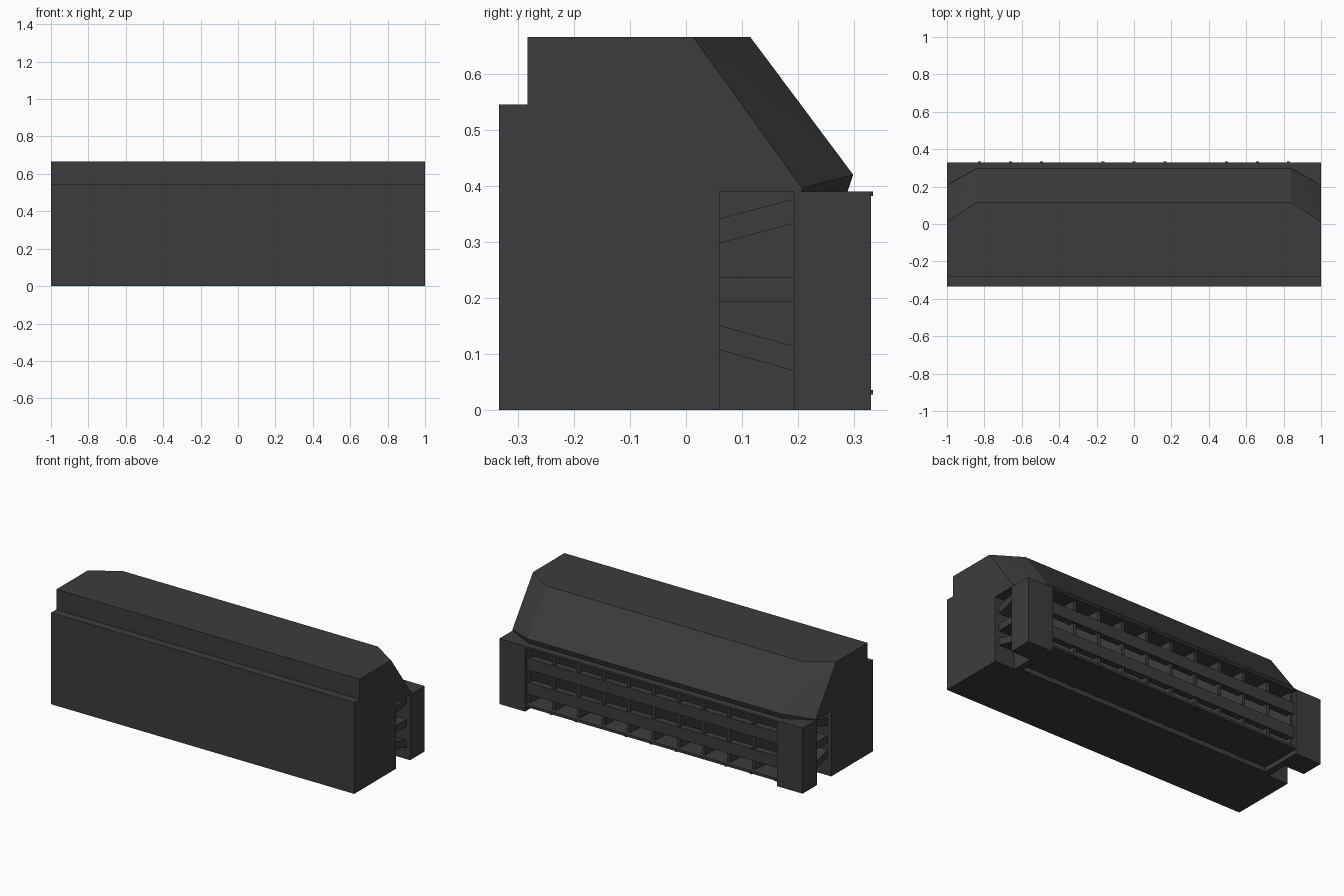
import bpy, bmesh

old = bpy.data.objects.get("Cube")
if old:
    bpy.data.objects.remove(old, do_unlink=True)

# One charcoal colour for everything
charcoal = bpy.data.materials.new("charcoal")
charcoal.use_nodes = True
COLOUR = (0.045, 0.045, 0.045, 1)
charcoal.diffuse_color = COLOUR
charcoal.node_tree.nodes["Principled BSDF"].inputs["Base Color"].default_value = COLOUR


def hull(name, points):
    """Flat-faced convex solid around the points."""
    bm = bmesh.new()
    for p in points:
        bm.verts.new(p)
    result = bmesh.ops.convex_hull(bm, input=bm.verts)
    spare = [g for g in result["geom_interior"] if isinstance(g, bmesh.types.BMVert)]
    bmesh.ops.delete(bm, geom=spare, context="VERTS")
    bmesh.ops.dissolve_limit(bm, angle_limit=0.005, verts=bm.verts, edges=bm.edges)
    bmesh.ops.recalc_face_normals(bm, faces=bm.faces)
    mesh = bpy.data.meshes.new(name)
    bm.to_mesh(mesh)
    bm.free()
    mesh.materials.append(charcoal)
    obj = bpy.data.objects.new(name, mesh)
    bpy.context.collection.objects.link(obj)
    return obj


def box(name, xs, ys, zs):
    return hull(name, [(x, y, z) for x in xs for y in ys for z in zs])


def prism(name, xs, profile):
    """Side profile of (y, z) points stretched along x."""
    return hull(name, [(x, y, z) for x in xs for y, z in profile])


REAR = 0.33       # rear face of the posts
INNER = 0.83      # inner side of the posts
BODY = 0.06       # rear face of the main body
DECK = 0.39       # top of the vent section

# Main block and the core behind it
box("main_body", (-1, 1), (-0.333, BODY), (0, 0.545))
box("vent_back_wall", (-INNER, INNER), (0, 0.08), (0, DECK))

# Upper block with a sloping hood and clipped rear corners
half = [(1, -0.283, DECK), (1, -0.283, 0.665), (1, 0.013, 0.665),
        (0.84, 0.115, 0.665), (1, 0.207, 0.396), (1, 0.205, DECK),
        (0.84, 0.298, 0.42), (0.84, 0.288, DECK)]
hull("upper_hood", [(s * x, y, z) for s in (-1, 1) for x, y, z in half])

# Corner posts, side recesses and radiating side struts
for side, s in (("left", 1), ("right", -1)):
    box(side + "_rear_post", (s * INNER, s), (0.193, REAR), (0, DECK))
    box(side + "_recess_wall", (s * INNER, s * 0.87), (0.05, 0.2), (0, DECK))
    struts = {"upper": (0.295, 0.335), "middle": (0.193, 0.193), "lower": (0.11, 0.068)}
    for level, (z_in, z_out) in struts.items():
        prism(f"{side}_{level}_strut", (s * 0.85, s * 0.975),
              [(0.05, z_in), (0.05, z_in + 0.044), (0.2, z_out), (0.2, z_out + 0.044)])

# Rear grille: floor, ceiling lip and two long rails
box("vent_floor", (-INNER, INNER), (0.07, REAR), (0.03, 0.045))
box("vent_ceiling", (-INNER, INNER), (0.07, REAR), (0.378, DECK))
for level, z in (("lower", 0.1), ("upper", 0.245)):
    box(level + "_rail", (-INNER, INNER), (0.275, 0.315), (z, z + 0.07))

# Ten grille cells split by dividers that thicken toward the wall
PITCH = 0.165
for i in range(-5, 6):
    x = i * PITCH
    hull(f"grille_divider_{i + 6}",
         [(x + s * w, y, z) for s in (-1, 1) for y, w in ((0.07, 0.025), (0.305, 0.01))
          for z in (0.027, 0.385)])

# Small catches on the lip and the floor edge
for i in (-5, -4, -3, -1, 0, 1, 3, 4, 5):
    x = i * PITCH
    box(f"lip_catch_{i + 6}", (x - 0.008, x + 0.008), (0.32, 0.333), (0.382, DECK))
    box(f"floor_catch_{i + 6}", (x - 0.008, x + 0.008), (0.32, 0.333), (0.028, 0.036))
